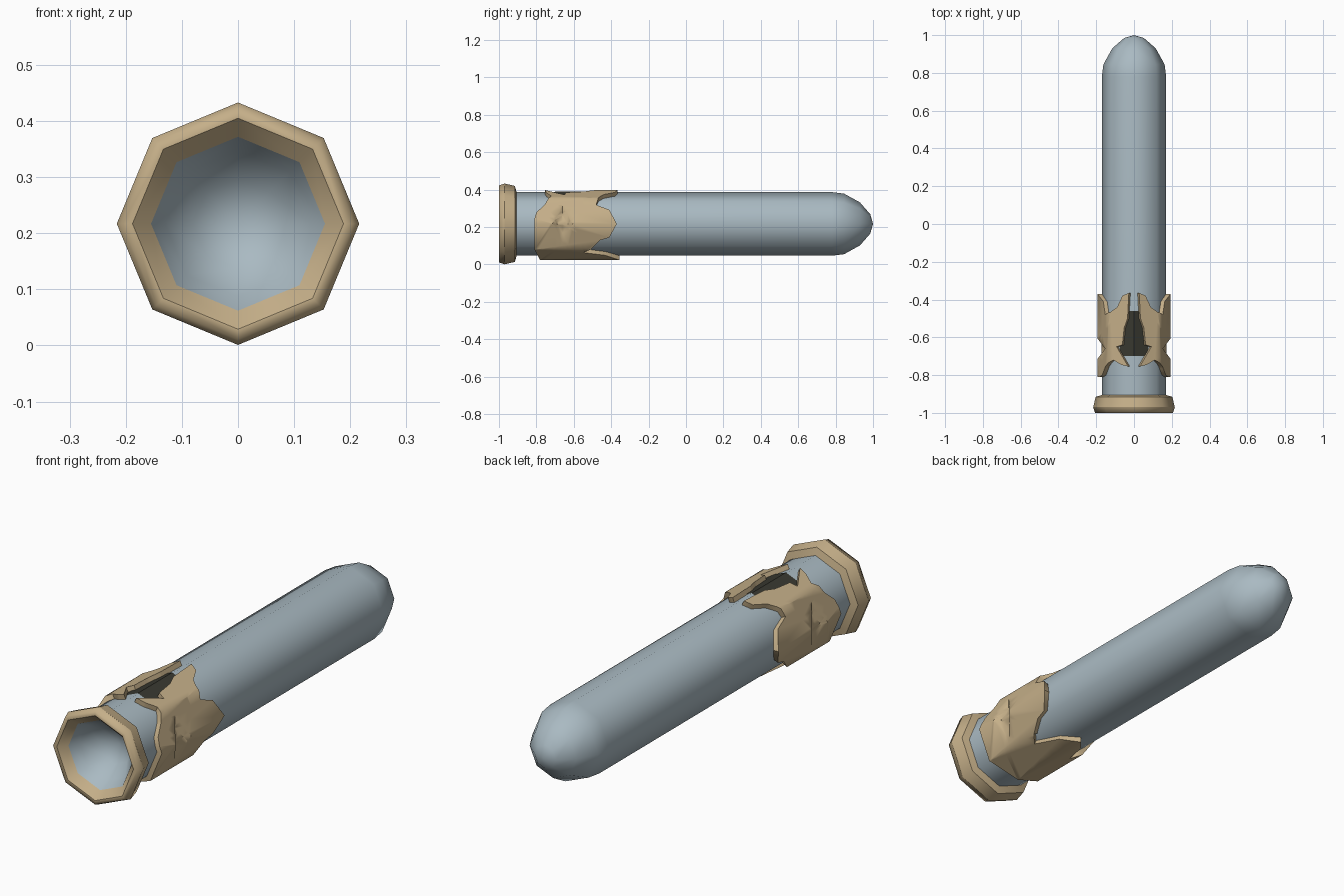
import bpy, bmesh, math
from mathutils import Vector

cube = bpy.data.objects.get("Cube")
if cube:
    bpy.data.objects.remove(cube)

AXIS_Z = 0.217  # height of the long axis


def material(name, rgb):
    m = bpy.data.materials.new(name)
    m.use_nodes = True
    m.diffuse_color = (*rgb, 1)
    m.node_tree.nodes["Principled BSDF"].inputs["Base Color"].default_value = (*rgb, 1)
    return m


blue = material("pale blue", (0.40, 0.49, 0.54))
tan = material("tan", (0.56, 0.43, 0.25))
dark = material("dark grey", (0.04, 0.04, 0.03))


def octagon(u, radius, y):
    """Point on an eight-sided tube: u runs 0 (bottom) to 4 (top) on the +x side."""
    k = math.floor(u)
    a, b = (Vector((math.sin(i * math.pi / 4), 0, -math.cos(i * math.pi / 4))) for i in (k, k + 1))
    p = a.lerp(b, u - k) * radius
    return Vector((p.x, y, p.z + AXIS_Z))


def finish(name, bm, mat):
    me = bpy.data.meshes.new(name)
    bm.to_mesh(me)
    bm.free()
    me.materials.append(mat)
    ob = bpy.data.objects.new(name, me)
    bpy.context.collection.objects.link(ob)
    return ob


def lathe(name, profile, mat, sharp=()):
    """Eight-sided tube from (y, radius) rings; a zero radius closes it to a point."""
    bm = bmesh.new()
    rings = []
    for y, r in profile:
        n = 8 if r else 1
        rings.append([bm.verts.new(octagon(i, r, y)) for i in range(n)])
    for a, b in zip(rings, rings[1:]):
        for i in range(8):
            j = (i + 1) % 8
            quad = [a[i], a[j], b[j % len(b)], b[i % len(b)]]
            f = bm.faces.new(list(dict.fromkeys(quad)))
            f.smooth = True
    for k in sharp:
        for i in range(8):
            bm.edges.get((rings[k][i], rings[k][(i + 1) % 8])).smooth = False
    return finish(name, bm, mat)


# Long tube with a rounded far end
body = lathe("sheath_body", [(-0.93, 0.17), (0.78, 0.17), (0.845, 0.162), (0.93, 0.115),
                             (0.985, 0.052), (1.0, 0)], blue)

# Mouth ring with its sloping inner lip
rim = lathe("mouth_rim", [(-0.965, 0.155), (-1, 0.188), (-1, 0.206), (-0.97, 0.216),
                          (-0.915, 0.203), (-0.905, 0.168)], tan, sharp=(1, 3, 4))

# Hollow inside the mouth
hollow = lathe("mouth_hollow", [(-0.965, 0.155), (-0.92, 0.13), (-0.86, 0.08), (-0.83, 0)], blue)
for ob in (rim, hollow, body):
    bm = bmesh.new()
    bm.from_mesh(ob.data)
    bmesh.ops.recalc_face_normals(bm, faces=bm.faces)
    for f in bm.faces:
        if ob is hollow and f.normal.y > 0:
            f.normal_flip()
    if ob is rim:
        front = min(bm.faces, key=lambda f: f.calc_center_median().y)
        if front.normal.y > 0:
            bmesh.ops.reverse_faces(bm, faces=bm.faces)
    bm.to_mesh(ob.data)
    bm.free()

# Outline of half the cuff, unrolled as (u, y): rear edge, top opening, front edge
OUTLINE = [(0, -.355), (.45, -.43), (.72, -.55), (1.36, -.46), (1.47, -.41), (2, -.37),
           (2.55, -.41), (2.74, -.48), (3.1, -.465), (3.35, -.44), (3.55, -.38), (3.8, -.365),
           (3.75, -.5), (3.62, -.55), (3.55, -.64), (3.33, -.65), (3.5, -.69), (3.78, -.755),
           (3.5, -.745), (3.2, -.72), (2.75, -.755), (2.45, -.8), (2.2, -.81), (1, -.81), (0, -.78)]
DIAMOND_Y, DIAMOND_U, DIAMOND_LEN = -0.66, 0.72, 0.055
INNER = 0.55  # floor of the sunken diamond relative to its border


def cuff_radius(u, y):
    d = abs(u - 2) / DIAMOND_U + abs(y - DIAMOND_Y) / DIAMOND_LEN
    return 0.194 - 0.021 * min(1, max(0, (1 - d) / (1 - INNER)))


bm = bmesh.new()
bm.faces.new([bm.verts.new((u, y, 0)) for u, y in OUTLINE])
bmesh.ops.triangulate(bm, faces=bm.faces[:])


def cut(point, normal):
    bmesh.ops.bisect_plane(bm, geom=bm.verts[:] + bm.edges[:] + bm.faces[:], dist=1e-5,
                           plane_co=point, plane_no=normal)


for u in (1, 2, 3):
    cut((u, 0, 0), (1, 0, 0))
cut((0, DIAMOND_Y, 0), (0, 1, 0))
for s in (1, INNER):
    for su in (-1, 1):
        for sy in (-1, 1):
            cut((2 + su * DIAMOND_U * s, DIAMOND_Y, 0), (su / DIAMOND_U, sy / DIAMOND_LEN, 0))
for v in bm.verts:
    u, y = v.co.x, v.co.y
    v.co = octagon(u, cuff_radius(u, y), y)
bm.normal_update()
for f in bm.faces:
    f.smooth = True
    c = f.calc_center_median()
    if f.normal.dot(Vector((c.x, 0, c.z - AXIS_Z))) < 0:
        f.normal_flip()
cuff = finish("cuff", bm, tan)
mirror = cuff.modifiers.new("mirror", 'MIRROR')
mirror.merge_threshold = 0.0005
shell = cuff.modifiers.new("shell", 'SOLIDIFY')
shell.thickness = 0.026
shell.offset = -1
bpy.context.view_layer.objects.active = cuff
cuff.select_set(True)
for name in ("mirror", "shell"):
    bpy.ops.object.modifier_apply(modifier=name)
bpy.ops.object.shade_smooth_by_angle(angle=math.radians(46))

# Dark patch showing through the cuff's top opening
bm = bmesh.new()
rows = [[bm.verts.new(octagon(u, 0.173, y)) for u in (3.4, 4, 4.6)] for y in (-0.7, -0.46)]
for i in range(2):
    f = bm.faces.new((rows[0][i], rows[1][i], rows[1][i + 1], rows[0][i + 1]))
    f.normal_update()
    if f.normal.z < 0:
        f.normal_flip()
finish("top_patch", bm, dark)
